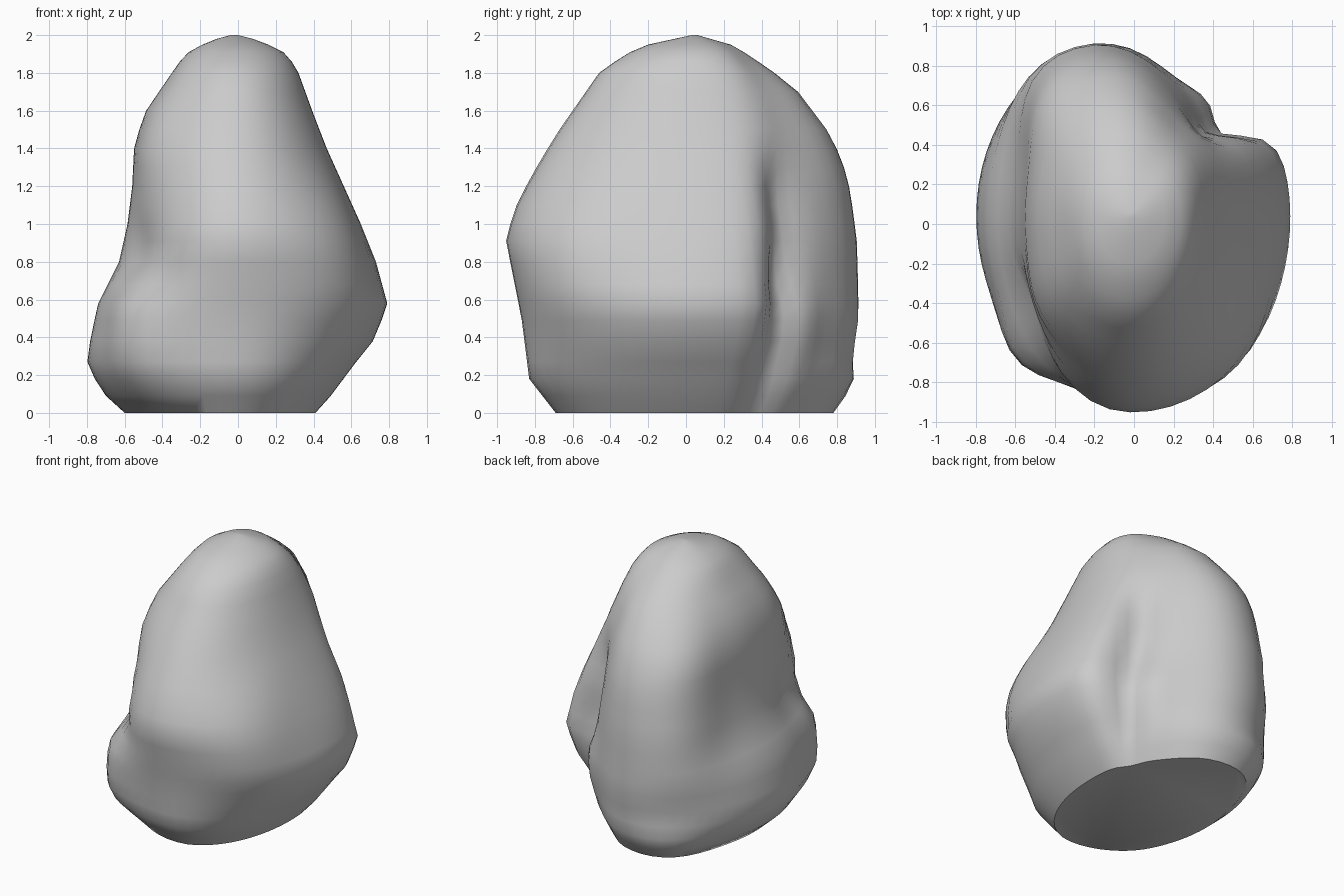
import bpy, bmesh
from math import sin, cos, exp, radians

if "Cube" in bpy.data.objects:
    bpy.data.objects.remove(bpy.data.objects["Cube"])

# Silhouette profiles read off the front (x) and side (y) views: (z, low, high)
X_PROFILE = [(0, -.60, .41), (.1, -.71, .50), (.25, -.80, .61), (.4, -.78, .73),
             (.58, -.74, .79), (.8, -.63, .73), (1.0, -.585, .65), (1.2, -.56, .56),
             (1.4, -.55, .47), (1.58, -.50, .40), (1.8, -.35, .32), (1.9, -.28, .26),
             (1.97, -.15, .12), (2.0, -.04, .0)]
Y_PROFILE = [(0, -.69, .77), (.18, -.83, .90), (.5, -.87, .95), (.91, -.95, .93),
             (1.07, -.91, .91), (1.25, -.82, .88), (1.47, -.69, .79), (1.7, -.53, .61),
             (1.8, -.46, .48), (1.9, -.32, .33), (1.95, -.2, .24), (2.0, .03, .06)]
LEVELS = [0, .09, .18, .27, .38, .49, .58, .68, .8, .91, 1.0, 1.1, 1.2, 1.3,
          1.4, 1.5, 1.6, 1.7, 1.8, 1.86, 1.91, 1.95, 1.98, 2.0]
SIDES = 60
CX, CY = -.02, .04

# Radial dents and bulges: angle, spread, height, spread below, spread above, amount
FEATURES = [
    (67, 23, .90, 1.2, 1.05, -.19),   # flattened back right flank
    (42, 11, .45, .45, .40, -.19),    # cleft, lower part
    (49, 13, 1.0, .38, .33, -.16),    # cleft, upper part leaning back
    (125, 20, 1.1, .50, .55, .14),    # full shoulder on the back left
    (118, 22, .0, .20, .20, .10),     # base corner on the back left
    (232, 15, .48, .40, .17, .10),    # ledge on the front left
    (222, 18, .84, .11, .18, -.08),   # step above the ledge
    (225, 20, 1.45, .25, .35, .05),   # upper front left
    (310, 22, .90, .36, .35, .06),    # high crest on the front right
]


def sample(profile, z):
    for (z0, a0, b0), (z1, a1, b1) in zip(profile, profile[1:]):
        if z <= z1:
            t = (z - z0) / (z1 - z0)
            return a0 + (a1 - a0) * t, b0 + (b1 - b0) * t
    return profile[-1][1:]


def factor(deg, z):
    f = 1.0
    for ang, spread, height, below, above, amount in FEATURES:
        d = (deg - ang + 180) % 360 - 180
        h = (z - height) / (below if z < height else above)
        f += amount * exp(-(d / spread) ** 2 - abs(h) ** 3)
    return f


def ring_point(deg, z):
    (x0, x1), (y0, y1) = sample(X_PROFILE, z), sample(Y_PROFILE, z)
    c, s = cos(radians(deg)), sin(radians(deg))
    ax = (x1 - CX) if c > 0 else (CX - x0)
    ay = (y1 - CY) if s > 0 else (CY - y0)
    ax, ay = max(ax, .01), max(ay, .01)
    r = ((abs(c) / ax) ** 2.05 + (abs(s) / ay) ** 2.05) ** (-1 / 2.05)
    r *= factor(deg, z)
    return CX + r * c, CY + r * s, z


# Boulder: stacked rings, capped at both ends
bm = bmesh.new()
rings = [[bm.verts.new(ring_point(360 * i / SIDES, z)) for i in range(SIDES)]
         for z in LEVELS]
for low, high in zip(rings, rings[1:]):
    for i in range(SIDES):
        j = (i + 1) % SIDES
        bm.faces.new((low[i], low[j], high[j], high[i]))
bm.faces.new(rings[-1])
bm.faces.new(rings[0][::-1])
bmesh.ops.recalc_face_normals(bm, faces=bm.faces)

mesh = bpy.data.meshes.new("boulder")
bm.to_mesh(mesh)
bm.free()
boulder = bpy.data.objects.new("boulder", mesh)
bpy.context.collection.objects.link(boulder)

# Smooth stone with a crisp base edge
bpy.context.view_layer.objects.active = boulder
boulder.select_set(True)
bpy.ops.object.shade_smooth_by_angle(angle=radians(48))
